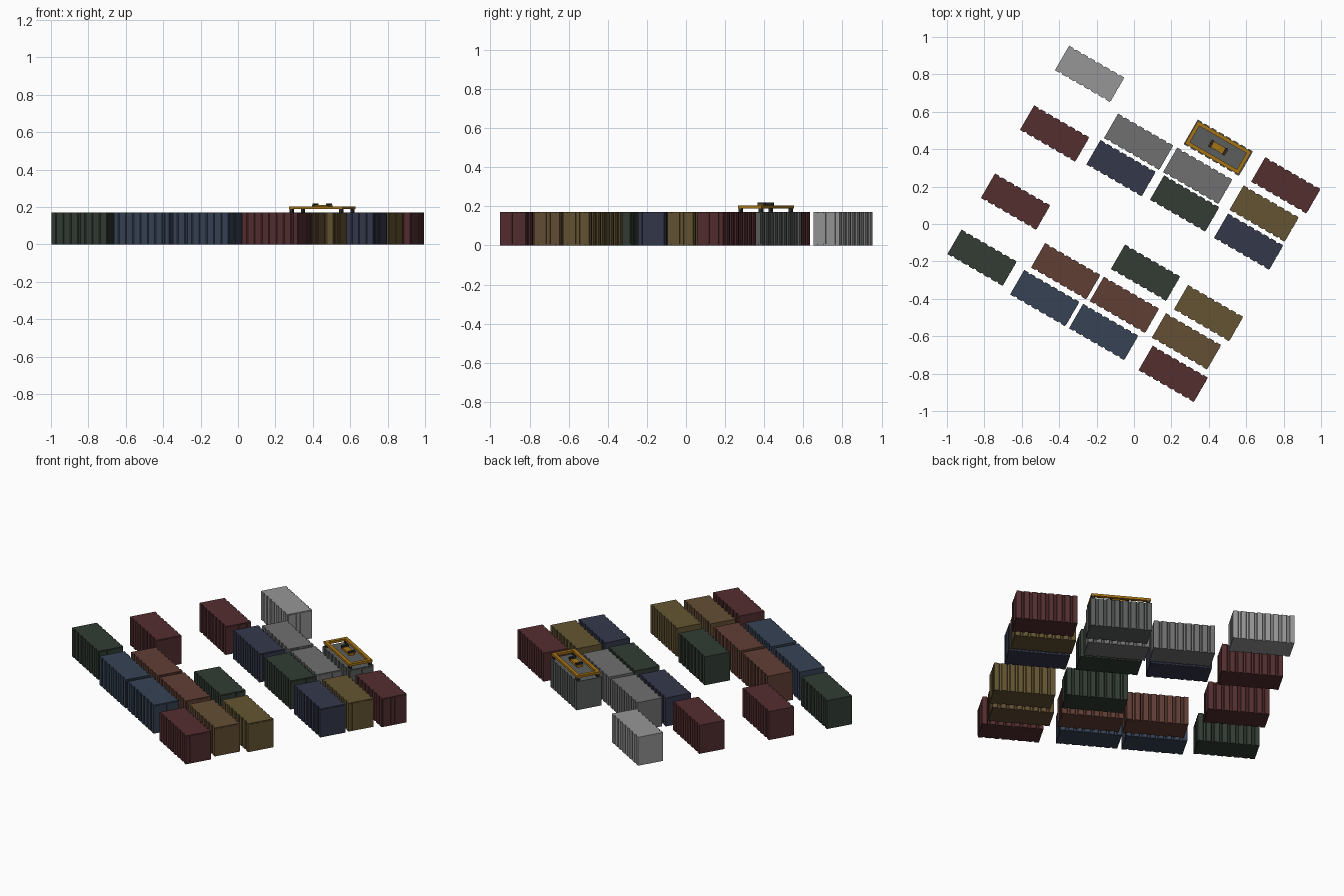
import bpy, bmesh, math
from mathutils import Matrix, Vector

if "Cube" in bpy.data.objects:
    bpy.data.objects.remove(bpy.data.objects["Cube"])

L, W, H = 0.345, 0.152, 0.172      # container size
ANGLE = math.radians(-30)


def srgb(c):
    return [((v / 255 + 0.055) / 1.055) ** 2.4 if v > 10 else v / 255 / 12.92 for v in c] + [1]


def material(name, c):
    m = bpy.data.materials.new(name)
    m.diffuse_color = srgb(c)
    m.use_nodes = True
    m.node_tree.nodes["Principled BSDF"].inputs["Base Color"].default_value = m.diffuse_color
    return m


COLORS = {
    "light_grey": (150, 150, 150), "grey": (112, 112, 112), "dark_grey": (92, 94, 94),
    "maroon": (84, 46, 48), "navy": (52, 56, 74), "green": (50, 60, 52),
    "olive": (100, 84, 50), "rust": (96, 62, 52), "blue": (54, 66, 84),
    "brown": (100, 78, 52), "yellow": (165, 115, 22), "black": (42, 42, 44),
}
MATS = {k: material(k, v) for k, v in COLORS.items()}


def add_box(bm, center, size, mat=0):
    m = Matrix.Translation(center) @ Matrix.Diagonal((*size, 1))
    geo = bmesh.ops.create_cube(bm, size=1, matrix=m)
    for f in {f for v in geo["verts"] for f in v.link_faces}:
        f.material_index = mat


def extrude_profile(bm, pts, height):
    face = bm.faces.new([bm.verts.new((x, y, 0)) for x, y in pts])
    out = bmesh.ops.extrude_face_region(bm, geom=[face])
    verts = [g for g in out["geom"] if isinstance(g, bmesh.types.BMVert)]
    bmesh.ops.translate(bm, verts=verts, vec=(0, 0, height))


def finish(bm, name, mats):
    bmesh.ops.recalc_face_normals(bm, faces=bm.faces)
    me = bpy.data.meshes.new(name)
    bm.to_mesh(me)
    bm.free()
    for m in mats:
        me.materials.append(MATS[m])
    return me


def container_mesh(color):
    bm = bmesh.new()
    # corrugated wall footprint: grooves along both long sides
    n, depth, hx, hy = 7, 0.006, L / 2 - 0.003, W / 2
    pitch = 2 * (hx - 0.012) / n
    side = [(-hx, -hy)]
    for i in range(n):
        c = -hx + 0.012 + pitch * (i + 0.5)
        side += [(c - 0.009, -hy), (c - 0.005, -hy + depth),
                 (c + 0.005, -hy + depth), (c + 0.009, -hy)]
    side.append((hx, -hy))
    extrude_profile(bm, side + [(-x, -y) for x, y in side], H)
    # door leaves and locking bars on one end
    for s in (-1, 1):
        add_box(bm, (hx + 0.0005, s * 0.036, H / 2), (0.003, 0.066, H - 0.012))
        for y in (0.02, 0.052):
            add_box(bm, (hx + 0.0015, s * y, H / 2), (0.003, 0.003, H - 0.008))
    return finish(bm, "container_" + color, [color])


# yard layout: colour -> container centres
LAYOUT = {
    "light_grey": [(-0.238, 0.803)],
    "grey": [(0.024, 0.44), (0.34, 0.258)],
    "dark_grey": [(0.45, 0.408)],
    "maroon": [(-0.425, 0.484), (0.811, 0.207), (-0.634, 0.12), (0.209, -0.801)],
    "navy": [(-0.07, 0.299), (0.612, -0.094)],
    "green": [(0.27, 0.11), (-0.813, -0.18), (0.061, -0.26)],
    "olive": [(0.695, 0.056), (0.398, -0.476)],
    "rust": [(-0.366, -0.252), (-0.052, -0.432)],
    "blue": [(-0.478, -0.396), (-0.163, -0.577)],
    "brown": [(0.28, -0.627)],
}


def place(me, name, x, y, z=0):
    ob = bpy.data.objects.new(name, me)
    ob.location = (x, y, z)
    ob.rotation_euler.z = ANGLE
    bpy.context.collection.objects.link(ob)


for color, spots in LAYOUT.items():
    me = container_mesh(color)
    for i, (x, y) in enumerate(spots, 1):
        place(me, f"{color}_container_{i}", x, y)

# lifting spreader: rectangular frame, corner locks
SX, SY = LAYOUT["dark_grey"][0]
bm = bmesh.new()
for s in (-1, 1):
    add_box(bm, (0, s * 0.06, 0.197), (0.33, 0.02, 0.014))
    add_box(bm, (s * 0.155, 0, 0.197), (0.02, 0.10, 0.014))
    for t in (-1, 1):
        add_box(bm, (s * 0.153, t * 0.06, 0.181), (0.017, 0.017, 0.019), 1)
place(finish(bm, "spreader_frame", ["yellow", "black"]), "spreader_frame", SX, SY)

# central head block with sheave housings
bm = bmesh.new()
add_box(bm, (0, 0, 0.203), (0.106, 0.036, 0.014))
for s in (-1, 1):
    add_box(bm, (s * 0.042, 0, 0.213), (0.014, 0.042, 0.014), 1)
place(finish(bm, "spreader_head", ["yellow", "black"]), "spreader_head", SX, SY)
